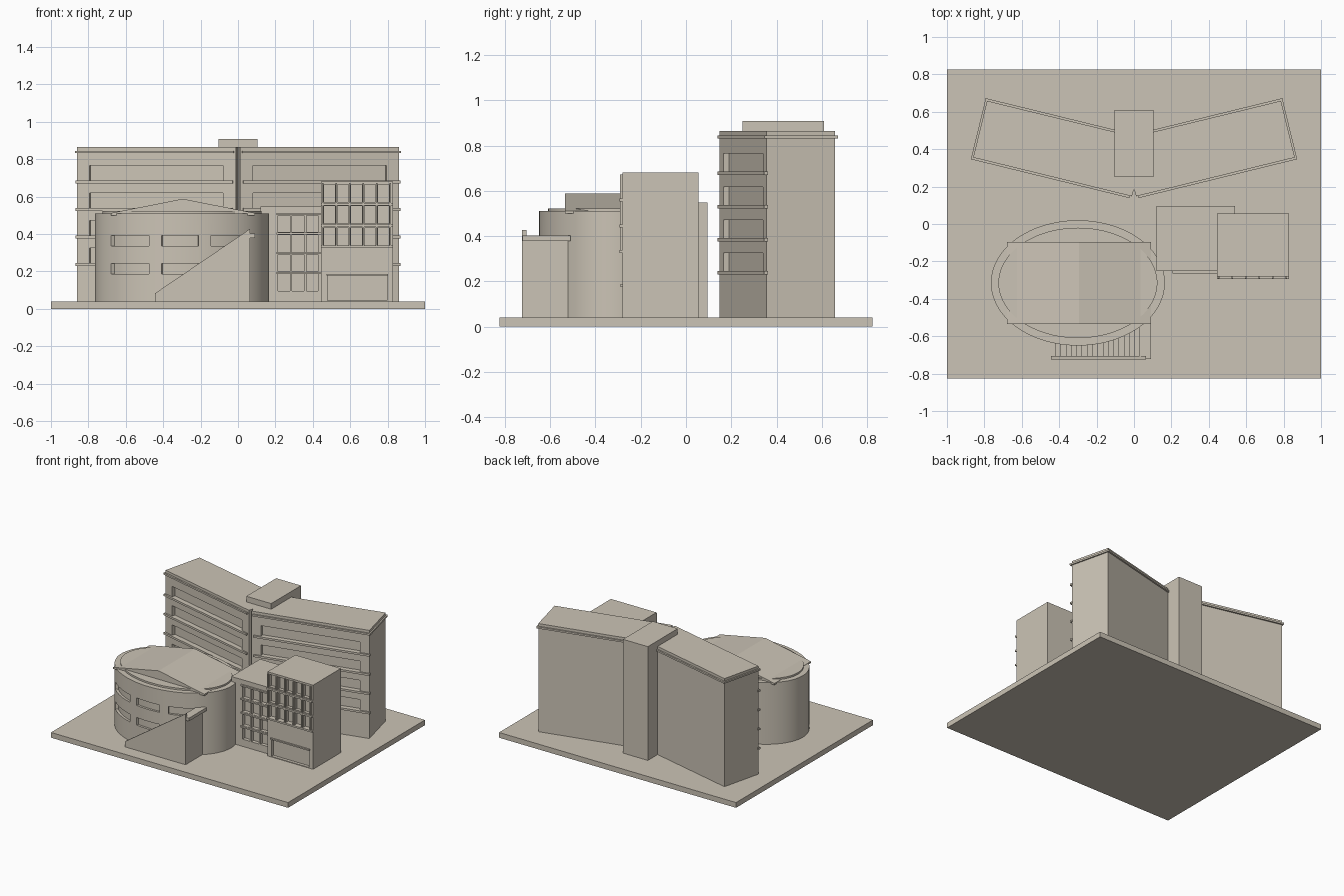
import bpy, bmesh, math
from mathutils import Vector

if "Cube" in bpy.data.objects:
    bpy.data.objects.remove(bpy.data.objects["Cube"])

stone = bpy.data.materials.new("warm_stone")
stone.diffuse_color = (0.60, 0.55, 0.465, 1)
stone.use_nodes = True
stone.node_tree.nodes["Principled BSDF"].inputs["Base Color"].default_value = stone.diffuse_color
G = 0.04  # top of the ground slab


def finish(bm, name):
    bmesh.ops.recalc_face_normals(bm, faces=bm.faces[:])
    me = bpy.data.meshes.new(name)
    bm.to_mesh(me)
    bm.free()
    me.materials.append(stone)
    ob = bpy.data.objects.new(name, me)
    bpy.context.collection.objects.link(ob)
    return ob


def add_prism(bm, pts, vec):
    """Extrude a closed 3D polygon along vec."""
    a = [bm.verts.new(p) for p in pts]
    b = [bm.verts.new(Vector(p) + Vector(vec)) for p in pts]
    bm.faces.new(a)
    bm.faces.new(b[::-1])
    n = len(a)
    for i in range(n):
        bm.faces.new((a[i], b[i], b[(i + 1) % n], a[(i + 1) % n]))


def prisms(name, items):
    bm = bmesh.new()
    for pts, vec in items:
        add_prism(bm, pts, vec)
    return finish(bm, name)


def flat(pts, z0, z1):
    return [(x, y, z0) for x, y in pts], (0, 0, z1 - z0)


def box(x0, x1, y0, y1, z0, z1):
    return flat([(x0, y0), (x1, y0), (x1, y1), (x0, y1)], z0, z1)


def cut(ob, items):
    """Carve recesses, then drop the cutter."""
    cutter = prisms("cutter", items)
    cutter.hide_render = True
    m = ob.modifiers.new("recess", 'BOOLEAN')
    m.operation, m.solver, m.object = 'DIFFERENCE', 'EXACT', cutter
    bpy.context.view_layer.objects.active = ob
    bpy.ops.object.modifier_apply(modifier=m.name)
    bpy.data.objects.remove(cutter)


def smooth(ob):
    bpy.ops.object.select_all(action='DESELECT')
    ob.select_set(True)
    bpy.context.view_layer.objects.active = ob
    bpy.ops.object.shade_smooth_by_angle(angle=math.radians(25))


# Ground slab
prisms("ground_slab", [box(-1, 1, -0.825, 0.825, 0, G)])

# Two angled office wings, mirrored about x = 0
TILT = math.radians(13.75)
FLOORS = (0.235, 0.382, 0.528, 0.675)
for s, side in ((-1, "left"), (1, "right")):
    def P(t, d):
        return (s * (0.012 + t * math.cos(TILT) - d * math.sin(TILT)),
                0.148 + t * math.sin(TILT) + d * math.cos(TILT))

    def slab(t0, t1, d0, d1, z0, z1):
        return flat([P(t0, d0), P(t1, d0), P(t1, d1), P(t0, d1)], z0, z1)

    wing = prisms(side + "_wing", [flat(
        [P(0, 0), P(0.873, 0), P(0.873, 0.312), (0, 0.467), (0, 0.185)], G, 0.865)])
    cut(wing, [slab(0.07, 0.805, -0.05, 0.026, z + 0.01, z + 0.09) for z in FLOORS])
    prisms(side + "_wing_ledges",
           [slab(0.015, 0.88, -0.012, 0.006, z - 0.005, z + 0.01) for z in FLOORS])
    # Cornice band: front, outer end and back
    prisms(side + "_wing_cornice", [
        slab(0.01, 0.883, -0.012, 0.006, 0.832, 0.845),
        slab(0.868, 0.883, -0.012, 0.324, 0.832, 0.845),
        slab(0.17, 0.883, 0.306, 0.324, 0.832, 0.845)])

# Stair and lift core between the wings
prisms("central_core", [box(-0.105, 0.105, 0.25, 0.61, G, 0.908)])

# Oval hall
CX, CY, RX, RY = -0.3, -0.315, 0.465, 0.335


def oval(a0, a1, k, n):
    return [(CX + RX * k * math.cos(a0 + (a1 - a0) * i / n),
             CY + RY * k * math.sin(a0 + (a1 - a0) * i / n)) for i in range(n + 1)]


hall = prisms("oval_hall", [flat(oval(0, math.tau, 1, 96)[:-1], G, 0.51)])
windows = []
for x0, x1 in ((-0.68, -0.475), (-0.41, -0.21), (-0.145, 0.055)):
    a0, a1 = (-math.acos((x - CX) / RX) for x in (x0, x1))
    ring = oval(a0, a1, 1.06, 10) + oval(a1, a0, 0.95, 10)
    windows += [flat(ring, 0.185, 0.243), flat(ring, 0.335, 0.392)]
cut(hall, windows)
smooth(hall)
disc = prisms("hall_roof_disc", [flat([(CX + 0.425 * math.cos(i * math.tau / 96),
                                        CY + 0.295 * math.sin(i * math.tau / 96))
                                       for i in range(96)], 0.5, 0.523)])
smooth(disc)
# Shallow pitched roof
prisms("hall_pitched_roof", [([(x, -0.535, z) for x, z in (
    (-0.68, 0.50), (-0.68, 0.512), (-0.295, 0.588), (0.09, 0.512), (0.09, 0.50))],
    (0, 0.44, 0))])

# Entrance stair: sloping side wall, end wall, landing and steps
prisms("stair_side_wall", [([(x, -0.725, z) for x, z in (
    (-0.445, G), (-0.445, 0.082), (0.065, 0.428), (0.065, G))], (0, 0.02, 0))])
prisms("stair_end_wall", [box(0.035, 0.065, -0.71, -0.52, G, 0.385)])
prisms("stair_landing", [box(0.03, 0.092, -0.722, -0.51, 0.378, 0.402)])
STEPS = 16
RUN = 0.45 / STEPS
prisms("stair_steps", [box(-0.42 + i * RUN, -0.42 + (i + 1) * RUN, -0.706, -0.52,
                           G, G + (i + 1) * 0.33 / STEPS) for i in range(STEPS)])


def cells(xs, zs, w, h, y0, y1):
    return [box(x, x + w, y0, y1, z, z + h) for x in xs for z in zs]


# Middle block with a gridded window wall
middle = prisms("middle_block", [box(0.12, 0.54, -0.252, 0.095, G, 0.548)])
cut(middle, cells([0.215 + i * 0.075 for i in range(3)],
                  [0.095 + i * 0.105 for i in range(4)], 0.062, 0.09, -0.3, -0.225))
prisms("middle_block_ledges",
       [box(0.205, 0.446, -0.264, -0.25, 0.187 + i * 0.105, 0.198 + i * 0.105)
        for i in range(4)])

# Front tower with projecting window frame and recessed entrance
prisms("tower_block", [box(0.445, 0.83, -0.255, 0.055, G, 0.682)])
facade = prisms("tower_facade", [box(0.445, 0.83, -0.28, -0.25, G, 0.682)])
cut(facade, cells([0.46 + i * 0.072 for i in range(5)], [0.338, 0.455, 0.572],
                  0.058, 0.094, -0.35, -0.253)
    + [box(0.478, 0.797, -0.35, -0.257, G + 0.005, 0.18)])
prisms("tower_mullions",
       [box(0.45 + i * 0.072, 0.458 + i * 0.072, -0.292, -0.275, 0.33, 0.672)
        for i in range(6)])
prisms("tower_ledges",
       [box(0.445, 0.83, -0.294, -0.275, z, z + 0.013) for z in (0.325, 0.438, 0.553)]
       + [box(0.472, 0.803, -0.291, -0.27, 0.177, 0.187)])
